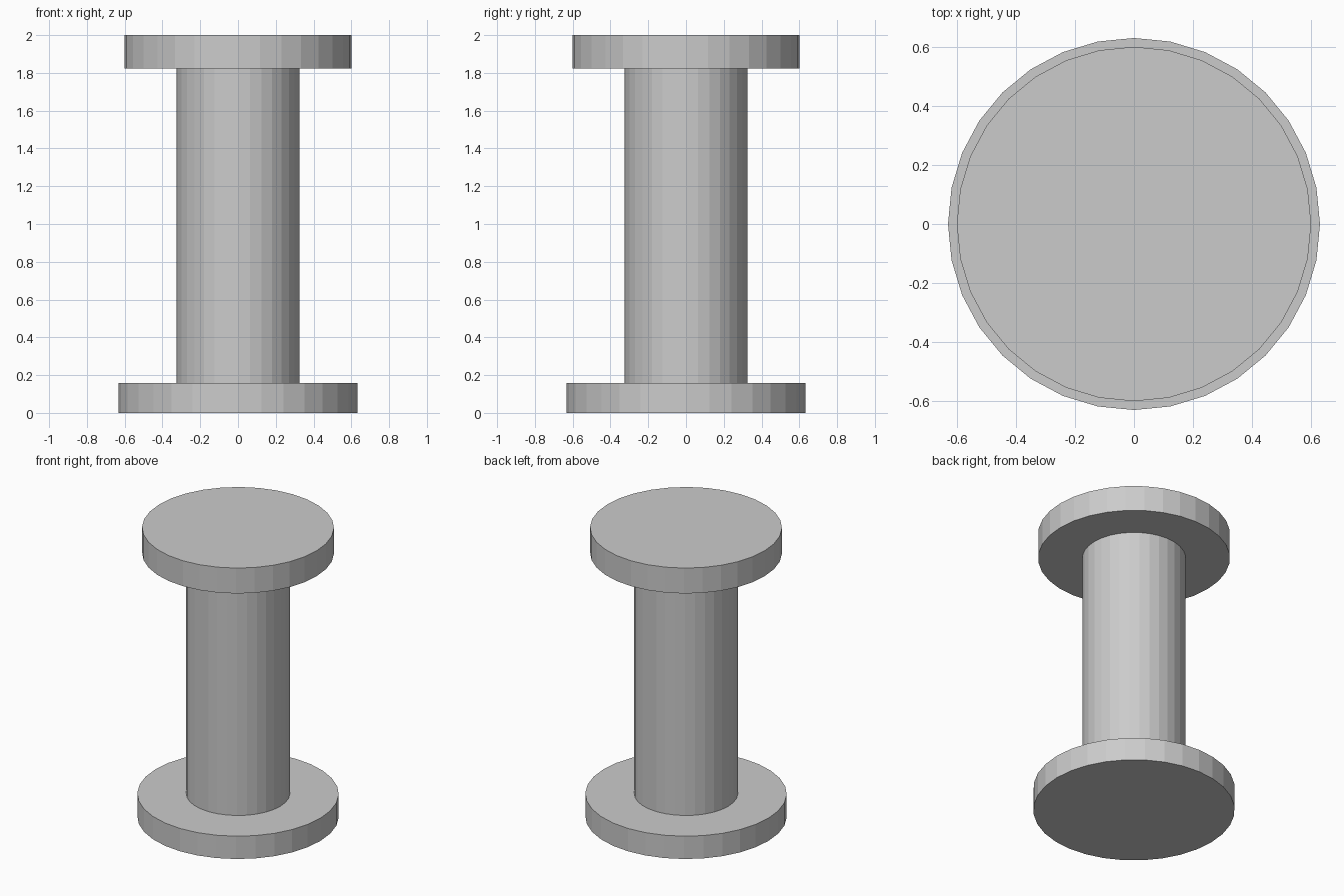
import bpy

if "Cube" in bpy.data.objects:
    bpy.data.objects.remove(bpy.data.objects["Cube"])


def disc(name, radius, z0, z1):
    """Upright 32-sided cylinder spanning z0 to z1."""
    bpy.ops.mesh.primitive_cylinder_add(
        vertices=32, radius=radius, depth=z1 - z0,
        location=(0, 0, (z0 + z1) / 2))
    bpy.context.object.name = name


# Wide foot, slim column, slightly smaller top plate
disc("base_flange", 0.632, 0.0, 0.158)
disc("column", 0.325, 0.158, 1.824)
disc("top_flange", 0.602, 1.824, 2.0)
